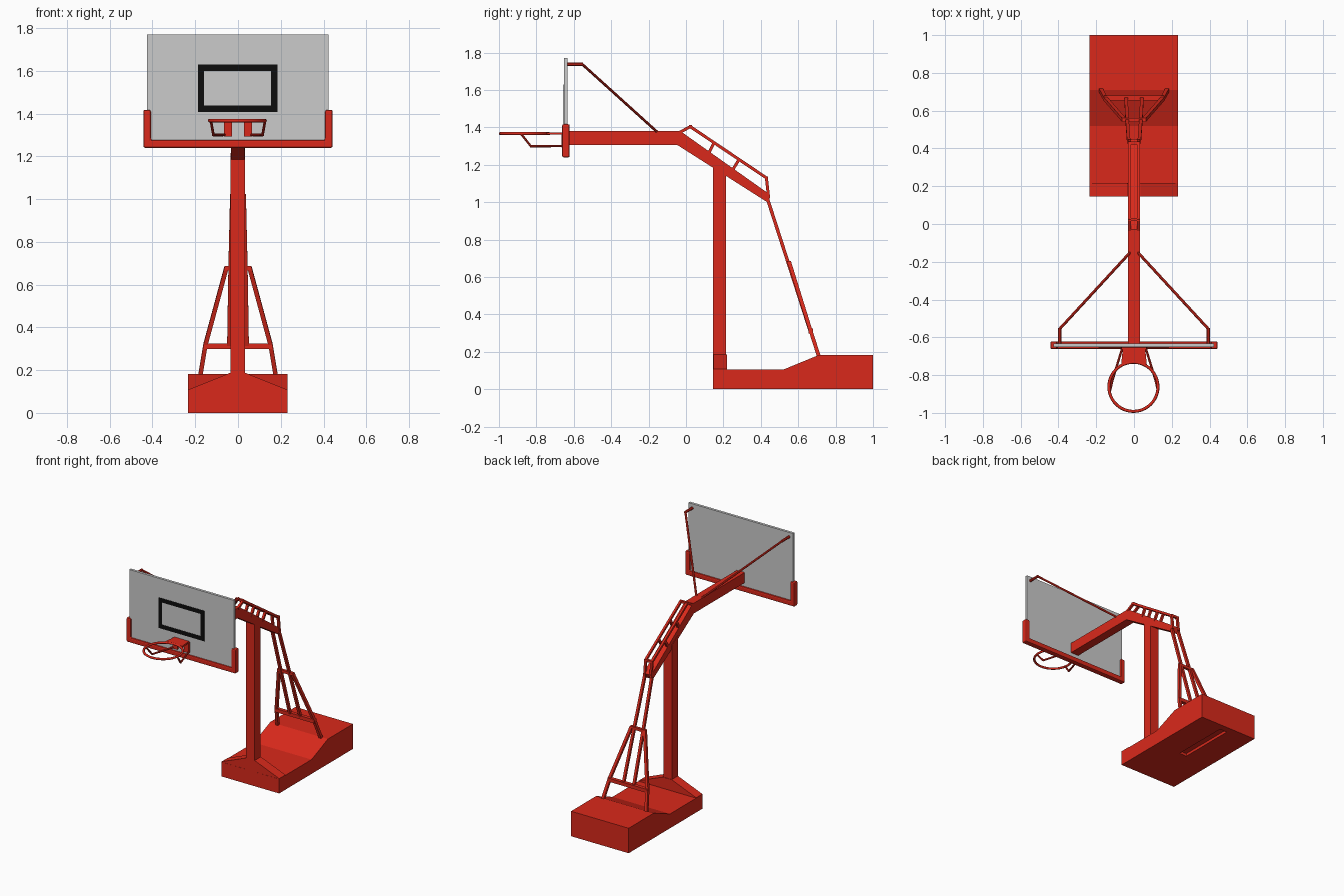
import bpy, bmesh, math
from mathutils import Vector

if "Cube" in bpy.data.objects:
    bpy.data.objects.remove(bpy.data.objects["Cube"])


def material(name, rgb):
    m = bpy.data.materials.new(name)
    m.diffuse_color = (*rgb, 1)
    m.use_nodes = True
    m.node_tree.nodes["Principled BSDF"].inputs["Base Color"].default_value = m.diffuse_color
    return m


RED = material("red_paint", (0.70, 0.022, 0.011))
BLACK = material("black_paint", (0.004, 0.004, 0.004))


def finish(name, bm, mat):
    bmesh.ops.recalc_face_normals(bm, faces=bm.faces)
    me = bpy.data.meshes.new(name)
    bm.to_mesh(me)
    bm.free()
    ob = bpy.data.objects.new(name, me)
    bpy.context.collection.objects.link(ob)
    if mat:
        me.materials.append(mat)
    return ob


def prism(name, pts, axis, a, b, mat=RED):
    """Extrude a 2D profile along x (y,z points), y (x,z points) or z (x,y points)."""
    put = {"x": lambda p, t: (t, p[0], p[1]),
           "y": lambda p, t: (p[0], t, p[1]),
           "z": lambda p, t: (p[0], p[1], t)}[axis]
    bm = bmesh.new()
    face = bm.faces.new([bm.verts.new(put(p, a)) for p in pts])
    ext = bmesh.ops.extrude_face_region(bm, geom=[face])
    move = Vector(put((0, 0), b - a))
    bmesh.ops.translate(bm, vec=move, verts=[v for v in ext["geom"] if isinstance(v, bmesh.types.BMVert)])
    return finish(name, bm, mat)


def box(name, x0, x1, y0, y1, z0, z1, mat=RED):
    return prism(name, [(y0, z0), (y1, z0), (y1, z1), (y0, z1)], "x", x0, x1, mat)


def bar(name, path, r, sides=4, mat=RED):
    """Mitred bar along a polyline; r is half the thickness."""
    path = [Vector(p) for p in path]
    dirs = [(q - p).normalized() for p, q in zip(path, path[1:])]
    rad = r / math.cos(math.pi / sides)
    bm = bmesh.new()
    rings = []
    for i, p in enumerate(path):
        d = dirs[max(i - 1, 0)]
        n = (d + dirs[min(i, len(dirs) - 1)]).normalized() if i else d
        ref = Vector((1, 0, 0)) if abs(d.x) < 0.9 else Vector((0, 0, 1))
        u = (ref - d * d.dot(ref)).normalized()
        v = d.cross(u)
        ring = []
        for k in range(sides):
            t = math.tau * (k + 0.5) / sides
            o = (u * math.cos(t) + v * math.sin(t)) * rad
            ring.append(bm.verts.new(p + o - d * (o.dot(n) / d.dot(n))))
        rings.append(ring)
    for a, b in zip(rings, rings[1:]):
        for k in range(sides):
            j = (k + 1) % sides
            bm.faces.new((a[k], a[j], b[j], b[k]))
    bm.faces.new(rings[0])
    bm.faces.new(rings[-1])
    return finish(name, bm, mat)


# Weighted base with a shallow slot underneath
base = prism("base", [(0.145, 0), (1, 0), (1, 0.183), (0.71, 0.183), (0.52, 0.105), (0.145, 0.105)],
             "x", -0.235, 0.232)
slot = box("slot_cutter", -0.03, 0.03, 0.52, 0.95, -0.02, 0.02)
slot.hide_render = True
slot.hide_set(True)
cut = base.modifiers.new("slot", "BOOLEAN")
cut.operation = "DIFFERENCE"
cut.object = slot

# Sloped gusset, pole and bent arm
prism("pole_gusset", [(-0.235, 0.10), (0.232, 0.10), (0.232, 0.108), (0.035, 0.187), (-0.038, 0.187), (-0.235, 0.108)],
      "y", 0.146, 0.218)
prism("pole", [(0.145, 0.05), (0.215, 0.05), (0.215, 1.17), (0.145, 1.215)], "x", -0.036, 0.032)
prism("arm", [(-0.635, 1.305), (-0.045, 1.305), (0.43, 1.003), (0.45, 1.04), (-0.03, 1.38), (-0.635, 1.38)],
      "x", -0.033, 0.031)

for s, side in ((-1, "left"), (1, "right")):
    # Truss rail above the sloped part of the arm
    x = s * 0.025
    bar(f"{side}_truss_rail", [(x, -0.04, 1.37), (x, 0.023, 1.404), (x, 0.43, 1.13), (x, 0.442, 1.02)], 0.008)
    bar(f"{side}_truss_strut_1", [(x, 0.115, 1.25), (x, 0.15, 1.318)], 0.008)
    bar(f"{side}_truss_strut_2", [(x, 0.245, 1.165), (x, 0.283, 1.228)], 0.008)

    # Rear brace legs
    bar(f"{side}_inner_leg", [(s * 0.028, 0.435, 1.02), (s * 0.036, 0.545, 0.68), (s * 0.042, 0.664, 0.31)], 0.009)
    bar(f"{side}_outer_leg", [(s * 0.054, 0.552, 0.68), (s * 0.152, 0.664, 0.32), (s * 0.177, 0.712, 0.17)], 0.010)

    # Backboard stay
    bar(f"{side}_board_stay", [(s * 0.02, -0.15, 1.372), (s * 0.393, -0.555, 1.738)], 0.007, 8)
    bar(f"{side}_board_stay_end", [(s * 0.393, -0.55, 1.738), (s * 0.393, -0.635, 1.738)], 0.009, 8)

    # Hoop support rod and mounting strip
    bar(f"{side}_hoop_rod", [(s * 0.126, -0.88, 1.363), (s * 0.115, -0.83, 1.30), (s * 0.06, -0.65, 1.30)], 0.006, 8)
    a, b = sorted((s * 0.027, s * 0.066))
    box(f"{side}_hoop_mount", a, b, -0.665, -0.648, 1.293, 1.37)

# Cross pieces of truss and rear brace
for i, (y, z) in enumerate(((0.023, 1.404), (0.43, 1.13))):
    box(f"truss_cross_bar_{i + 1}", -0.033, 0.033, y - 0.008, y + 0.008, z - 0.008, z + 0.008)
bar("brace_upper_bar", [(-0.062, 0.55, 0.676), (0.062, 0.55, 0.676)], 0.010)
bar("brace_lower_bar", [(-0.16, 0.667, 0.312), (0.16, 0.667, 0.312)], 0.013)

# Backboard with U-shaped padding
box("backboard", -0.425, 0.423, -0.652, -0.633, 1.25, 1.77, None)
pad = prism("board_padding",
            [(-0.443, 1.24), (0.443, 1.24), (0.443, 1.417), (0.408, 1.417),
             (0.408, 1.277), (-0.408, 1.277), (-0.408, 1.417), (-0.443, 1.417)],
            "y", -0.662, -0.622)
bev = pad.modifiers.new("soft_edges", "BEVEL")
bev.width = 0.008
bev.segments = 2

# Painted target square
for name, x0, x1, z0, z1 in (("target_top", -0.188, 0.184, 1.60, 1.63), ("target_bottom", -0.188, 0.184, 1.407, 1.437),
                             ("target_left", -0.188, -0.158, 1.437, 1.60), ("target_right", 0.154, 0.184, 1.437, 1.60)):
    box(name, x0, x1, -0.654, -0.65, z0, z1, BLACK)

# Hoop and its top plate
prism("hoop_plate", [(-0.058, -0.648), (0.058, -0.648), (0.068, -0.745), (0.03, -0.733), (-0.03, -0.733), (-0.068, -0.745)],
      "z", 1.361, 1.374)
bpy.ops.mesh.primitive_torus_add(location=(-0.003, -0.862, 1.367), major_radius=0.13, minor_radius=0.008,
                                 major_segments=48, minor_segments=10)
hoop = bpy.context.object
hoop.name = "hoop"
hoop.data.materials.append(RED)
bpy.ops.object.shade_smooth_by_angle(angle=math.radians(40))
